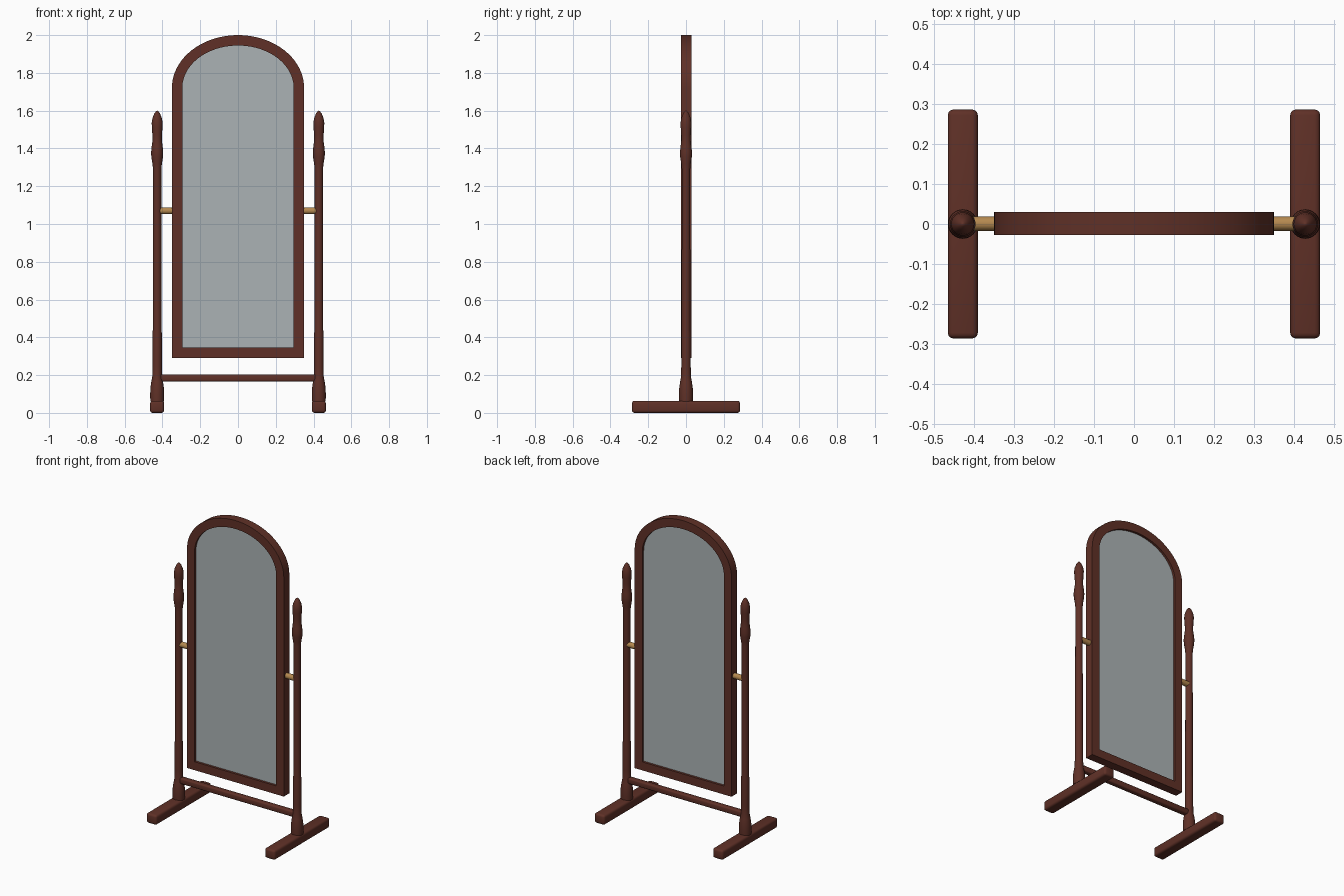
import bpy, bmesh, math
from mathutils import Matrix

cube = bpy.data.objects.get("Cube")
if cube:
    bpy.data.objects.remove(cube, do_unlink=True)


def material(name, rgb, rough):
    m = bpy.data.materials.new(name)
    m.use_nodes = True
    m.diffuse_color = (*rgb, 1)
    shader = m.node_tree.nodes["Principled BSDF"]
    shader.inputs["Base Color"].default_value = (*rgb, 1)
    shader.inputs["Roughness"].default_value = rough
    return m


wood = material("dark red wood", (0.115, 0.030, 0.020), 0.5)
brass = material("brass", (0.46, 0.25, 0.08), 0.4)
silver = material("mirror grey", (0.41, 0.45, 0.46), 0.4)


def finish(bm, name, mat, smooth=None):
    bmesh.ops.recalc_face_normals(bm, faces=bm.faces)
    mesh = bpy.data.meshes.new(name)
    bm.to_mesh(mesh)
    bm.free()
    mesh.materials.append(mat)
    ob = bpy.data.objects.new(name, mesh)
    bpy.context.collection.objects.link(ob)
    if smooth:
        bpy.ops.object.select_all(action="DESELECT")
        ob.select_set(True)
        bpy.context.view_layer.objects.active = ob
        bpy.ops.object.shade_smooth_by_angle(angle=math.radians(smooth))
    return ob


def box(name, size, loc, mat, bevel):
    bm = bmesh.new()
    bmesh.ops.create_cube(bm, size=1)
    bmesh.ops.scale(bm, vec=size, verts=bm.verts)
    bmesh.ops.translate(bm, vec=loc, verts=bm.verts)
    bmesh.ops.bevel(bm, geom=bm.edges[:], offset=bevel, segments=3,
                    profile=0.5, affect="EDGES")
    return finish(bm, name, mat, 35)


def lathe(name, profile, x, mat, sides=24):
    bm = bmesh.new()
    rings = []
    for r, z in profile:
        rings.append([bm.verts.new((x + r * math.cos(math.tau * i / sides),
                                    r * math.sin(math.tau * i / sides), z))
                      for i in range(sides)])
    for a, b in zip(rings, rings[1:]):
        for i in range(sides):
            j = (i + 1) % sides
            bm.faces.new((a[i], a[j], b[j], b[i]))
    bm.faces.new(rings[0])
    bm.faces.new(rings[-1])
    return finish(bm, name, mat, 40)


def arch_outline(inset, steps=40):
    # straight-sided panel with an elliptical top
    w, low, spring, rise = 0.35 - inset, 0.29 + inset, 1.72, 0.28 - inset
    pts = [(-w, low), (w, low)]
    for i in range(steps + 1):
        a = math.pi * i / steps
        pts.append((w * math.cos(a), spring + rise * math.sin(a)))
    return pts


# Arched frame: outer and inner outlines joined into a ring
FRONT, BACK = -0.027, 0.030
bm = bmesh.new()
loops = [[bm.verts.new((x, y, z)) for x, z in arch_outline(inset)]
         for inset, y in ((0, FRONT), (0, BACK), (0.055, BACK), (0.055, FRONT))]
for k in range(4):
    a, b = loops[k], loops[(k + 1) % 4]
    for i in range(len(a)):
        j = (i + 1) % len(a)
        bm.faces.new((a[i], a[j], b[j], b[i]))
finish(bm, "mirror_frame", wood, 30)

# Glass panel, set back from both faces of the frame
bm = bmesh.new()
front = bm.faces.new([bm.verts.new((x, -0.012, z)) for x, z in arch_outline(0.053)])
new = bmesh.ops.extrude_face_region(bm, geom=[front], use_keep_orig=True)["geom"]
bmesh.ops.translate(bm, vec=(0, 0.027, 0),
                    verts=[v for v in new if isinstance(v, bmesh.types.BMVert)])
finish(bm, "mirror_glass", silver)

# Turned post with a vase foot and a pointed finial
post = [(0.036, 0.06), (0.037, 0.09), (0.036, 0.13), (0.031, 0.165),
        (0.026, 0.19), (0.025, 0.25), (0.025, 0.42), (0.023, 0.44),
        (0.022, 1.29), (0.025, 1.32), (0.031, 1.355), (0.032, 1.38),
        (0.029, 1.41), (0.025, 1.44), (0.025, 1.47), (0.028, 1.51),
        (0.029, 1.535), (0.025, 1.56), (0.015, 1.585), (0.006, 1.597),
        (0.001, 1.6)]

for side, s in (("left", 1), ("right", -1)):
    box(side + "_foot", (0.075, 0.572, 0.064), (s * 0.428, 0, 0.032), wood, 0.014)
    lathe(side + "_post", post, s * 0.428, wood)
    # Brass pivot between post and frame
    bm = bmesh.new()
    bmesh.ops.create_cone(bm, cap_ends=True, segments=20, radius1=0.018,
                          radius2=0.018, depth=0.085,
                          matrix=Matrix.Translation((s * 0.3845, 0.001, 1.07))
                          @ Matrix.Rotation(math.pi / 2, 4, "Y"))
    finish(bm, side + "_pivot", brass, 40)

# Stretcher joining the posts
box("stretcher", (0.83, 0.036, 0.038), (0, 0, 0.185), wood, 0.009)
